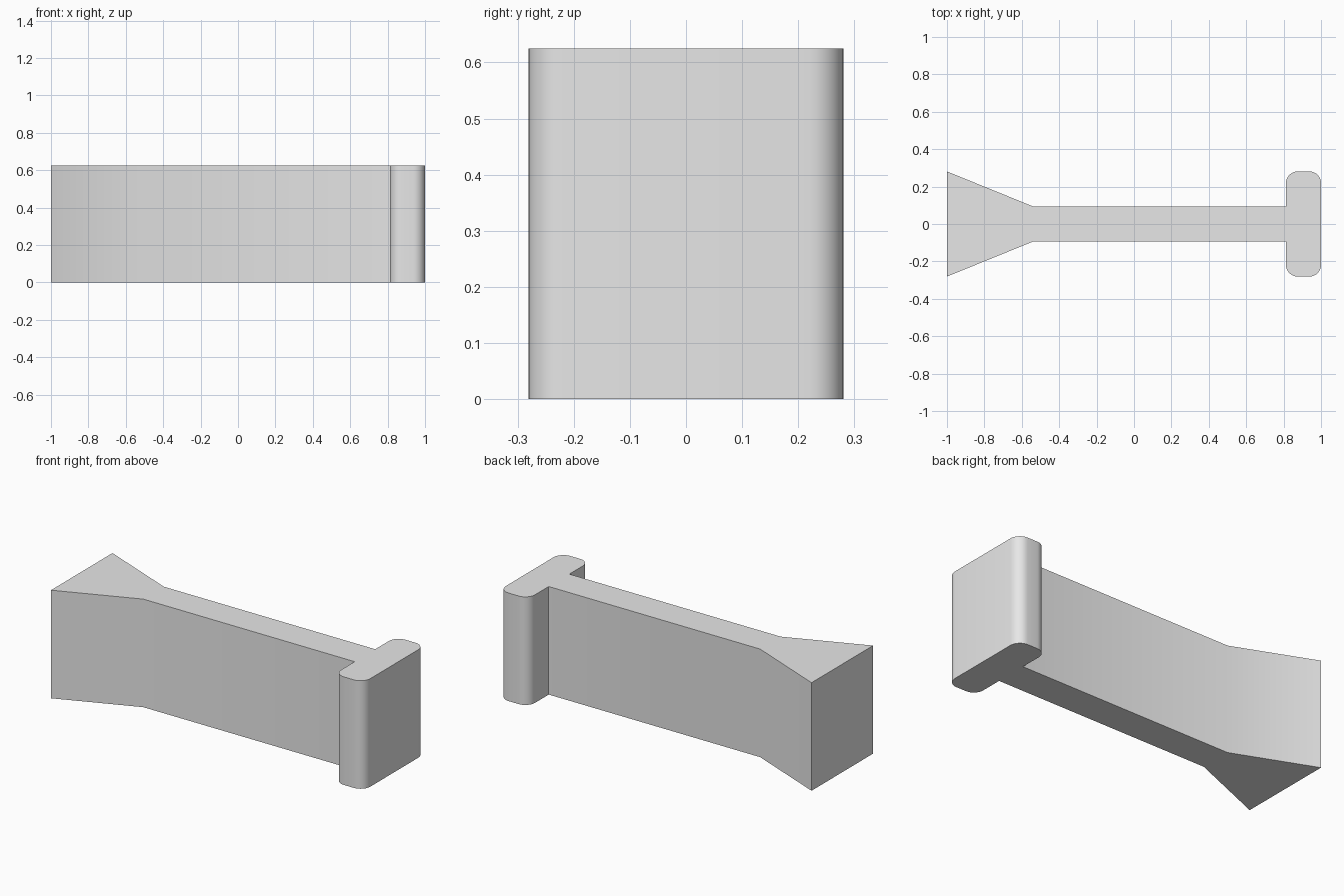
import bpy
import bmesh
from math import cos, sin, pi, radians

cube = bpy.data.objects.get("Cube")
if cube:
    bpy.data.objects.remove(cube, do_unlink=True)

HEIGHT = 0.625
HALF_WIDTH = 0.281      # half depth of the wedge and the head
HALF_WEB = 0.094        # half thickness of the web
HEAD_X = 0.8125         # where the head starts
WEDGE_X = -0.54         # where the wedge meets the web
RADIUS = 0.0625
STEPS = 8

grey = bpy.data.materials.new("plain_grey")
grey.use_nodes = True
colour = (0.8, 0.8, 0.8, 1)
grey.diffuse_color = colour
grey.node_tree.nodes["Principled BSDF"].inputs["Base Color"].default_value = colour


def arc(cx, cy, start):
    """Quarter circle, turning clockwise from the start angle."""
    return [(cx + RADIUS * cos(start - i * pi / 2 / STEPS),
             cy + RADIUS * sin(start - i * pi / 2 / STEPS))
            for i in range(STEPS + 1)]


# Half of the outline: flared wedge, thin web, rounded head
half = [(-1, HALF_WIDTH), (WEDGE_X, HALF_WEB), (HEAD_X, HALF_WEB)]
half += arc(HEAD_X + RADIUS, HALF_WIDTH - RADIUS, pi)
half += arc(1 - RADIUS, HALF_WIDTH - RADIUS, pi / 2)

# Mirror the outline and extrude it upwards
outline = half + [(x, -y) for x, y in reversed(half)]
bm = bmesh.new()
base = bm.faces.new([bm.verts.new((x, y, 0)) for x, y in outline])
top = bmesh.ops.extrude_face_region(bm, geom=[base], use_keep_orig=True)
bmesh.ops.translate(bm, vec=(0, 0, HEIGHT),
                    verts=[v for v in top["geom"] if isinstance(v, bmesh.types.BMVert)])
bmesh.ops.recalc_face_normals(bm, faces=bm.faces)
mesh = bpy.data.meshes.new("flared_bar")
bm.to_mesh(mesh)
bm.free()
mesh.materials.append(grey)
bar = bpy.data.objects.new("flared_bar", mesh)
bpy.context.collection.objects.link(bar)

# Smooth the rounded corners and the gentle bend, keep the rest sharp
bpy.ops.object.select_all(action="DESELECT")
bar.select_set(True)
bpy.context.view_layer.objects.active = bar
bpy.ops.object.shade_smooth_by_angle(angle=radians(30))
